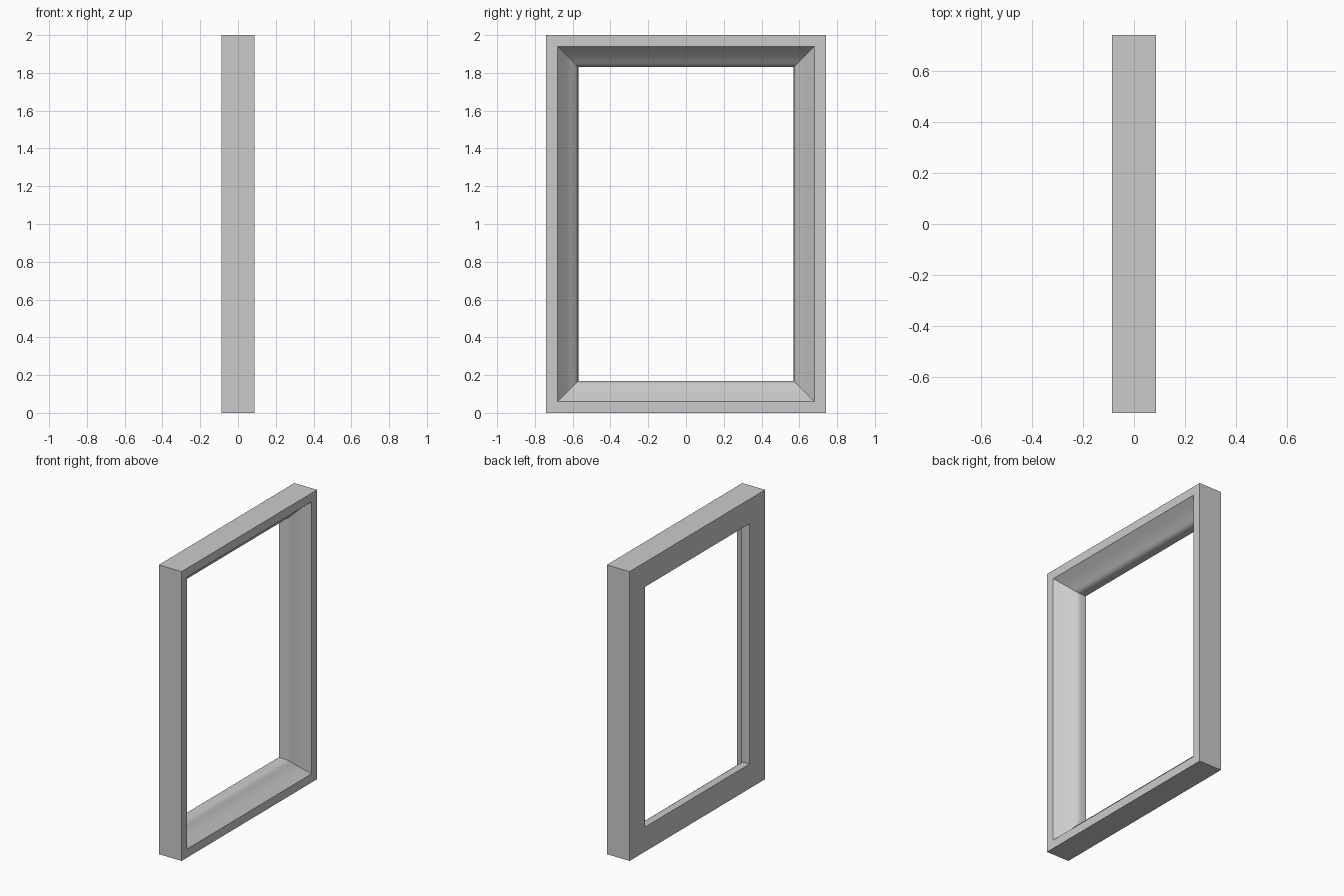
import bpy, bmesh, math

if "Cube" in bpy.data.objects:
    bpy.data.objects.remove(bpy.data.objects["Cube"])

HALF_W, HEIGHT, D = 0.74, 2.0, 0.087

# Moulding cross-section: (x depth, inset from the outer edge)
rear_flat = [(-D, 0.0), (-D, 0.17)]
moulding = [(-0.045, 0.169), (-0.03, 0.165), (-0.018, 0.158), (-0.008, 0.148),
            (0.002, 0.136), (0.014, 0.123), (0.028, 0.109), (0.055, 0.086)]
front_lip = [(D, 0.06), (D, 0.0)]
profile = rear_flat + moulding + front_lip

# Sweep the cross-section round the four mitred corners
bm = bmesh.new()
rings = []
for sy, top in ((-1, 0), (1, 0), (1, 1), (-1, 1)):
    rings.append([bm.verts.new((x, sy * (HALF_W - i), HEIGHT - i if top else i))
                  for x, i in profile])
n = len(profile)
for c in range(4):
    a, b = rings[c], rings[(c + 1) % 4]
    for k in range(n):
        m = (k + 1) % n
        bm.faces.new((a[k], a[m], b[m], b[k]))
bmesh.ops.recalc_face_normals(bm, faces=bm.faces)

mesh = bpy.data.meshes.new("picture_frame")
bm.to_mesh(mesh)
bm.free()
frame = bpy.data.objects.new("picture_frame", mesh)
bpy.context.collection.objects.link(frame)

# Smooth moulding, crisp mitres and outer edges
bpy.context.view_layer.objects.active = frame
frame.select_set(True)
bpy.ops.object.shade_smooth_by_angle(angle=math.radians(30))
